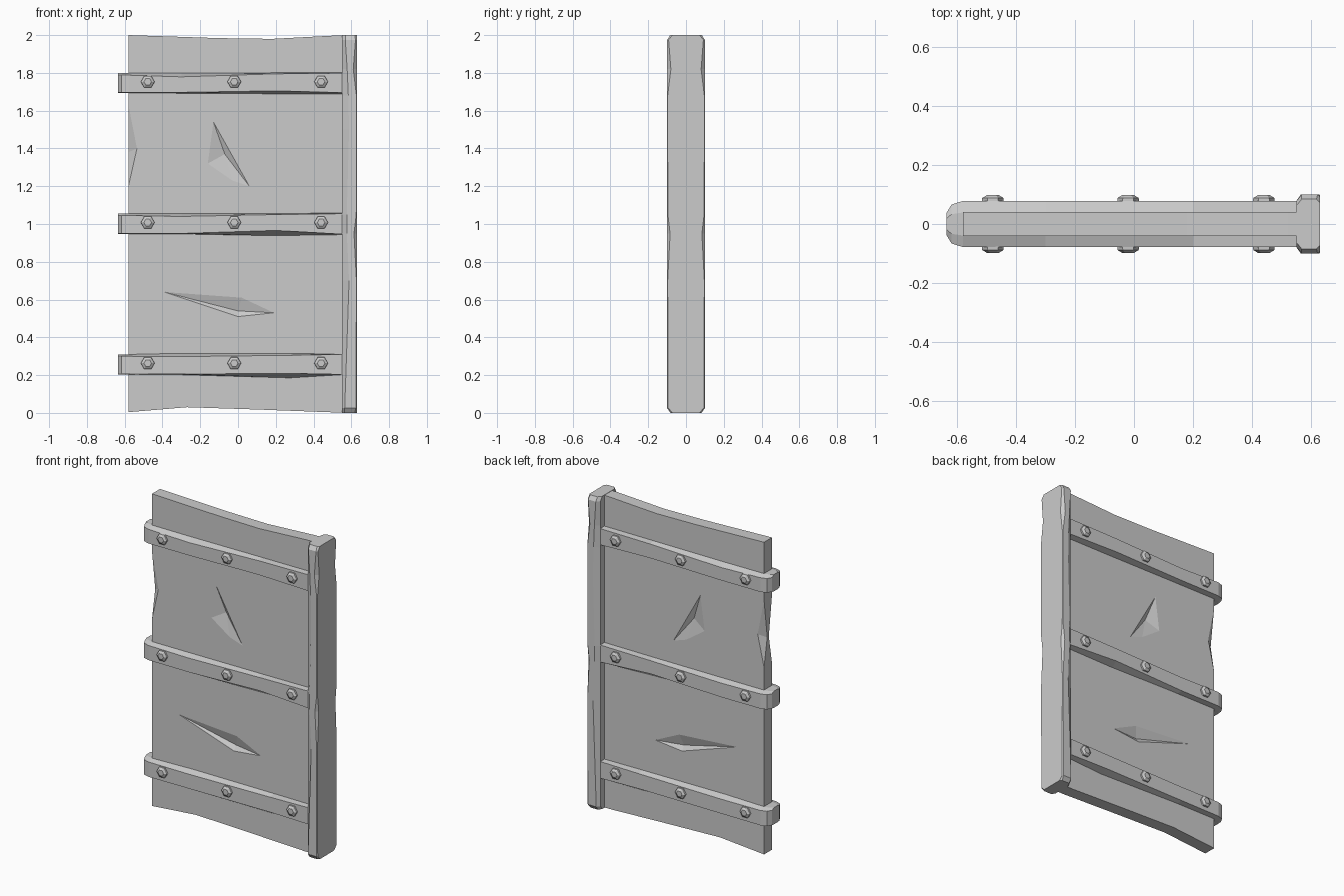
import bpy, bmesh, math

if "Cube" in bpy.data.objects:
    bpy.data.objects.remove(bpy.data.objects["Cube"])


def finish(name, bm):
    bmesh.ops.recalc_face_normals(bm, faces=bm.faces[:])
    me = bpy.data.meshes.new(name)
    bm.to_mesh(me)
    bm.free()
    ob = bpy.data.objects.new(name, me)
    bpy.context.collection.objects.link(ob)
    return ob


def loft(name, rings):
    """Skin a closed solid through rings of equal point count."""
    bm = bmesh.new()
    vs = [[bm.verts.new(p) for p in r] for r in rings]
    n = len(rings[0])
    for a, b in zip(vs, vs[1:]):
        for i in range(n):
            j = (i + 1) % n
            bm.faces.new((a[i], a[j], b[j], b[i]))
    bm.faces.new(vs[0])
    bm.faces.new(vs[-1])
    return finish(name, bm)


# Wooden panel with sagging top and bottom edges
outline = [(-.58, .004), (-.27, .03), (.1, .018), (.5, .003), (.58, .003),
           (.58, 1.998), (.52, 1.998), (.18, 1.98), (-.1, 1.984), (-.58, 2.0)]
panel = loft("panel", [[(x, y, z) for x, z in outline] for y in (-.04, .04)])

# Gouges cut into both faces: rim points plus the deepest point
gouges = [
    ([(-.13, 1.54), (.06, 1.20), (-.03, 1.23), (-.16, 1.32)], (-.07, 1.37)),
    ([(-.39, .64), (.02, .61), (.19, .53), (0, .51)], (0, .54)),
]
bm = bmesh.new()


def hull(points):
    verts = [bm.verts.new(p) for p in points]
    bmesh.ops.convex_hull(bm, input=verts)


for s in (-1, 1):
    for rim, (dx, dz) in gouges:
        cx = sum(p[0] for p in rim) / 4
        cz = sum(p[1] for p in rim) / 4
        hull([(x, s * .04, z) for x, z in rim] + [(dx, s * .018, dz), (cx, s * .07, cz)])
    # Chip on the free long edge
    hull([(-.58, s * .04, 1.63), (-.535, s * .04, 1.4), (-.58, s * .04, 1.2),
          (-.58, s * .008, 1.38), (-.62, s * .075, 1.4)])
cutter = finish("gouge_cutter", bm)
cutter.hide_render = True
cutter.hide_viewport = True
cutter.display_type = 'WIRE'
mod = panel.modifiers.new("gouges", 'BOOLEAN')
mod.operation = 'DIFFERENCE'
mod.solver = 'EXACT'
mod.object = cutter

# Hinge post: (z, left chamfer, right chamfer, front depth, side inset)
post = [(0, .015, .012, .082, 0), (.025, .015, .006, .1, 0),
        (.7, .038, .003, .1, 0), (.95, .026, .016, .1, 0),
        (1.05, .026, .004, .1, 0), (1.5, .038, .003, .1, 0),
        (1.68, .034, .003, .1, 0), (1.82, .028, .02, .1, 0),
        (1.975, .018, .008, .1, 0), (2, .018, .012, .084, 0)]
rings = []
for z, a, b, d, _ in post:
    half = [(.55, d - .022), (.55 + a, d), (.63 - b, d), (.63, d - b)]
    rings.append([(x, -y, z) for x, y in half] + [(x, y, z) for x, y in reversed(half)])
loft("hinge_post", rings)

# Iron straps: (x, low core, low face, high face, high core) relative to centre
straps = {
    "lower_strap": (.255, [(-.58, -.052, -.05, .045, .055), (-.3, -.053, -.049, .043, .061),
                           (.28, -.07, -.046, .05, .059), (.57, -.052, -.052, .055, .057)]),
    "middle_strap": (1.0, [(-.58, -.052, -.049, .045, .055), (-.3, -.053, -.05, .04, .055),
                           (.2, -.062, -.034, .05, .056), (.57, -.057, -.055, .055, .058)]),
    "upper_strap": (1.745, [(-.58, -.052, -.048, .043, .055), (-.3, -.053, -.048, .034, .054),
                            (.2, -.056, -.04, .05, .056), (.57, -.056, -.05, .054, .057)]),
}
for name, (zc, secs) in straps.items():
    end = secs[0][1:]
    stations = [(-.635, .038, *end), (-.618, .066, *end)]
    stations += [(x, .078, *r) for x, *r in secs]
    loft(name, [[(x, -y, zc + lf), (x, -y / 2, zc + lc), (x, y / 2, zc + lc), (x, y, zc + lf),
                 (x, y, zc + hf), (x, y / 2, zc + hc), (x, -y / 2, zc + hc), (x, -y, zc + hf)]
                for x, y, lc, lf, hf, hc in stations])

    # Domed hexagonal bolts on both sides
    for i, x in enumerate((-.478, -.02, .44)):
        for s, side in ((-1, "front"), (1, "back")):
            loft(f"{name}_bolt_{side}_{i + 1}",
                 [[(x + r * math.cos(k * math.pi / 3), s * y, zc + .008 + r * math.sin(k * math.pi / 3))
                   for k in range(6)]
                  for y, r in ((.07, .037), (.088, .036), (.098, .02))])
